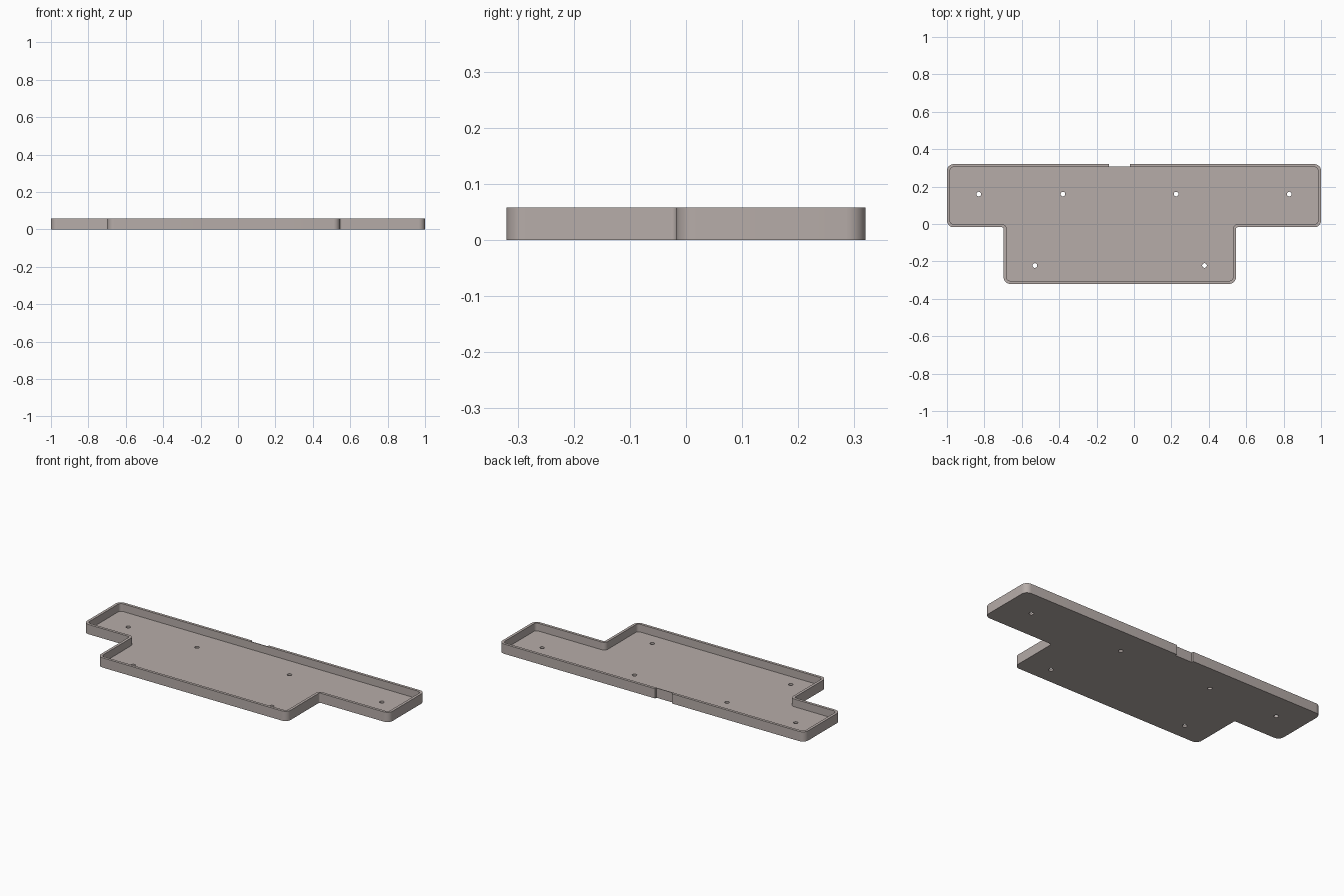
import bpy, bmesh, math
from mathutils import Vector

if "Cube" in bpy.data.objects:
    bpy.data.objects.remove(bpy.data.objects["Cube"])

H, FLOOR, WALL = 0.0575, 0.012, 0.016
# T-shaped footprint, counter-clockwise
PLAN = [(-0.697, -0.32), (0.545, -0.32), (0.545, -0.017), (1, -0.017),
        (1, 0.32), (-1, 0.32), (-1, -0.017), (-0.697, -0.017)]


def rounded_outline(inset, steps=8):
    """Footprint moved inwards by inset, with rounded corners."""
    pts = [Vector(p) for p in PLAN]
    out = []
    for i, p in enumerate(pts):
        a = (p - pts[i - 1]).normalized()
        b = (pts[(i + 1) % len(pts)] - p).normalized()
        convex = a.x * b.y - a.y * b.x > 0
        r = 0.035 - inset if convex else 0.01 + inset
        corner = p + inset * (Vector((-a.y, a.x)) + Vector((-b.y, b.x)))
        centre = corner - a * r + b * r
        for k in range(steps + 1):
            t = k / steps * math.pi / 2
            out.append(centre - b * r * math.cos(t) + a * r * math.sin(t))
    return out


def prism(name, outline, z0, z1):
    bm = bmesh.new()
    face = bm.faces.new([bm.verts.new((p[0], p[1], z0)) for p in outline])
    top = bmesh.ops.extrude_face_region(bm, geom=[face])
    for v in top["geom"]:
        if isinstance(v, bmesh.types.BMVert):
            v.co.z = z1
    bmesh.ops.recalc_face_normals(bm, faces=bm.faces)
    mesh = bpy.data.meshes.new(name)
    bm.to_mesh(mesh)
    bm.free()
    obj = bpy.data.objects.new(name, mesh)
    bpy.context.collection.objects.link(obj)
    return obj


# tray body
tray = prism("tray", rounded_outline(0), 0, H)

# cavity, cable notch in the back wall, screw holes
cutters = [prism("cavity_cutter", rounded_outline(WALL), FLOOR, H + 0.05),
           prism("notch_cutter", [(-0.133, 0.308), (-0.022, 0.308),
                                  (-0.022, 0.4), (-0.133, 0.4)], -0.05, H + 0.05)]
holes = [(x, 0.16) for x in (-0.83, -0.38, 0.225, 0.83)]
holes += [(x, -0.222) for x in (-0.53, 0.377)]
for x, y in holes:
    ring = [(x + 0.0125 * math.cos(k * math.tau / 24),
             y + 0.0125 * math.sin(k * math.tau / 24)) for k in range(24)]
    cutters.append(prism("screw_hole_cutter", ring, -0.05, H))

for c in cutters:
    mod = tray.modifiers.new(c.name, "BOOLEAN")
    mod.operation, mod.solver, mod.object = "DIFFERENCE", "EXACT", c

# bake the cuts and drop the cutters
dg = bpy.context.evaluated_depsgraph_get()
baked = bpy.data.meshes.new_from_object(tray.evaluated_get(dg))
tray.modifiers.clear()
tray.data = baked
for c in cutters:
    bpy.data.objects.remove(c)

mat = bpy.data.materials.new("warm grey")
mat.diffuse_color = (0.47, 0.415, 0.395, 1)
mat.use_nodes = True
mat.node_tree.nodes["Principled BSDF"].inputs["Base Color"].default_value = mat.diffuse_color
tray.data.materials.clear()
tray.data.materials.append(mat)

bpy.context.view_layer.objects.active = tray
tray.select_set(True)
bpy.ops.object.shade_smooth_by_angle(angle=math.radians(30))
